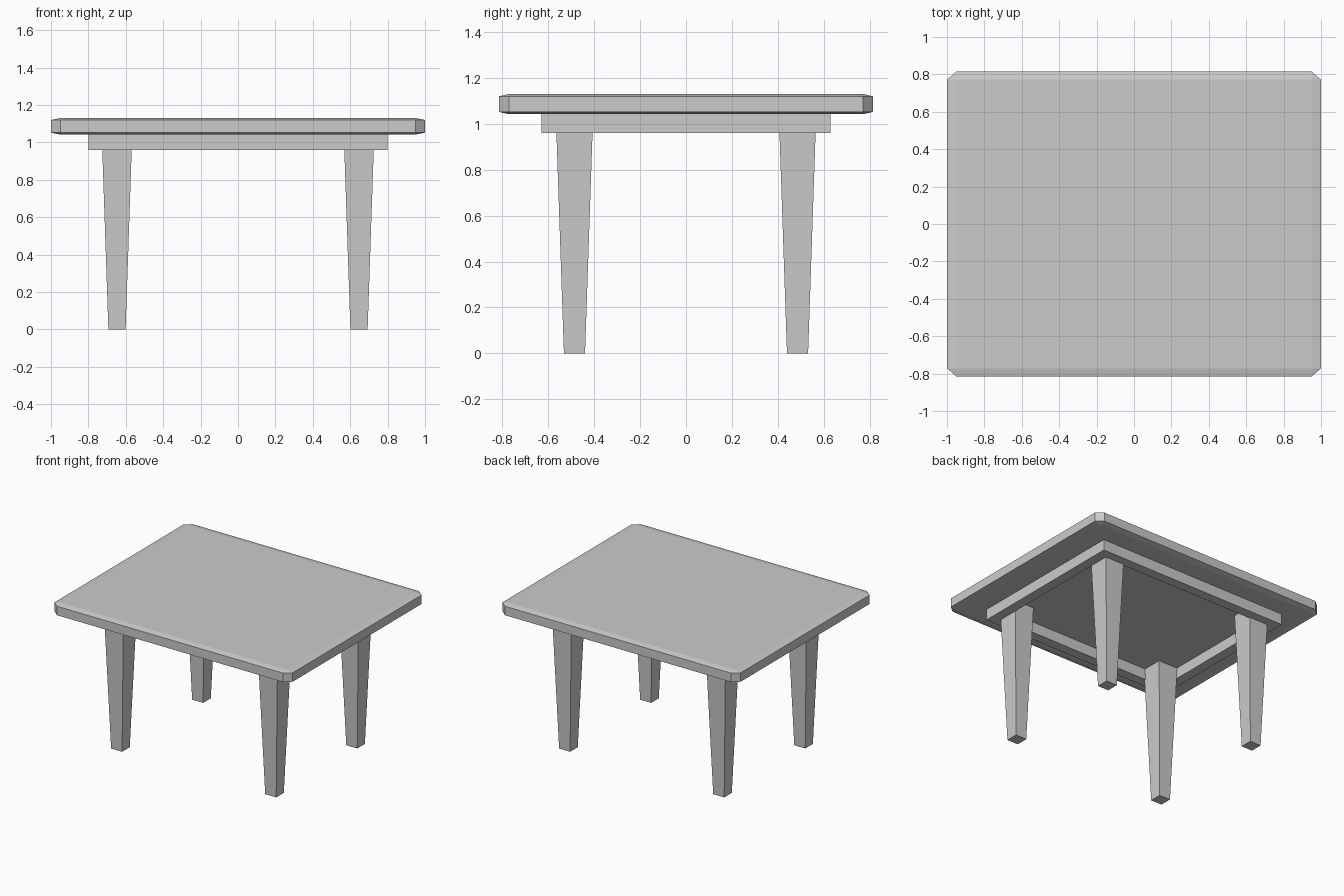
import bpy, bmesh

if "Cube" in bpy.data.objects:
    bpy.data.objects.remove(bpy.data.objects["Cube"])


def finish(bm, name):
    bmesh.ops.recalc_face_normals(bm, faces=bm.faces)
    mesh = bpy.data.meshes.new(name)
    bm.to_mesh(mesh)
    bm.free()
    obj = bpy.data.objects.new(name, mesh)
    bpy.context.collection.objects.link(obj)
    return obj


def chamfered_slab(name, half, inset, z):
    # bevel a unit cube, then give each axis its own chamfer size
    bm = bmesh.new()
    bmesh.ops.create_cube(bm, size=2)
    bmesh.ops.bevel(bm, geom=bm.edges[:], offset=0.1, segments=1, affect='EDGES')
    for v in bm.verts:
        for i in range(3):
            size = half[i] if abs(v.co[i]) > 0.95 else half[i] - inset[i]
            v.co[i] = size if v.co[i] > 0 else -size
        v.co.z += z
    return finish(bm, name)


def rectangular_frame(name, outer, inner, z0, z1):
    bm = bmesh.new()
    corners = [(-1, -1), (1, -1), (1, 1), (-1, 1)]
    rings = [[bm.verts.new((sx * x, sy * y, z)) for sx, sy in corners]
             for (x, y), z in ((outer, z0), (outer, z1), (inner, z1), (inner, z0))]
    for r in range(4):
        a, b = rings[r], rings[(r + 1) % 4]
        for i in range(4):
            j = (i + 1) % 4
            bm.faces.new((a[i], a[j], b[j], b[i]))
    return finish(bm, name)


def tapered_leg(name, x, y, height, bottom, top):
    bm = bmesh.new()
    bmesh.ops.create_cube(bm, size=1)
    for v in bm.verts:
        width = top if v.co.z > 0 else bottom
        v.co = (x + v.co.x * width, y + v.co.y * width, (v.co.z + 0.5) * height)
    return finish(bm, name)


# table top with chamfered edges and corners
chamfered_slab("table_top", (1.0, 0.815, 0.044), (0.05, 0.043, 0.01), 1.086)

# open apron under the top
rectangular_frame("apron", (0.80, 0.63), (0.725, 0.555), 0.96, 1.043)

# four tapered legs
for side, sx in (("left", -1), ("right", 1)):
    for end, sy in (("front", -1), ("back", 1)):
        tapered_leg(f"{end}_{side}_leg", sx * 0.647, sy * 0.486, 1.043, 0.092, 0.163)
